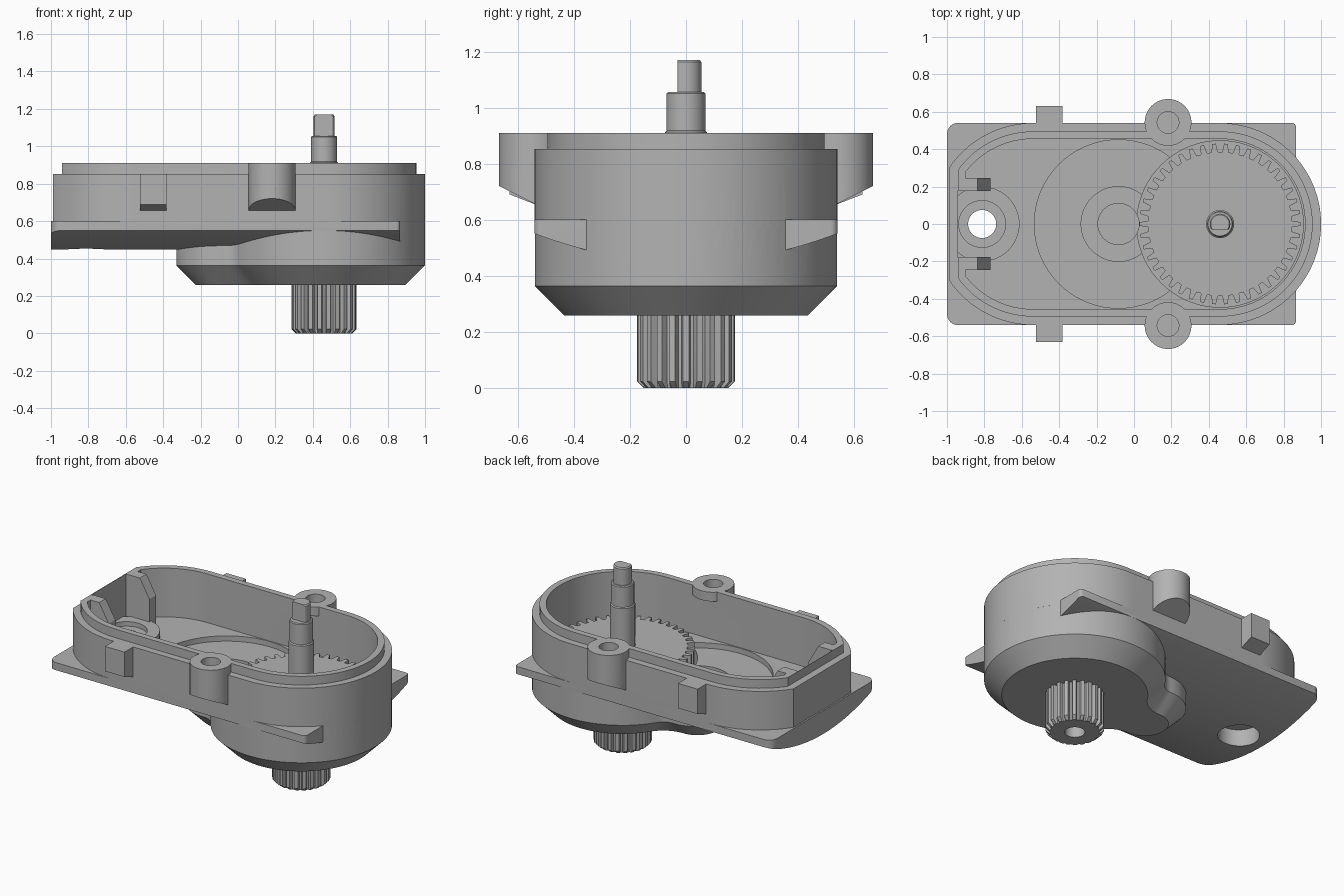
import bpy, bmesh, math

if "Cube" in bpy.data.objects:
    bpy.data.objects.remove(bpy.data.objects["Cube"])

GREY = (0.45, 0.45, 0.45, 1)
mat = bpy.data.materials.new("housing grey")
mat.use_nodes = True
mat.diffuse_color = GREY
mat.node_tree.nodes["Principled BSDF"].inputs["Base Color"].default_value = GREY

AX, BX = 0.46, -0.083     # output gear centre, idler centre
CAPX, HOLEX = -0.54, -0.812
FLOOR = 0.59


# ---------- outlines ----------
def arc(cx, cy, r, a0, a1, n):
    return [(cx + r * math.cos(a0 + (a1 - a0) * i / n),
             cy + r * math.sin(a0 + (a1 - a0) * i / n)) for i in range(n + 1)]


def circle(cx, cy, r, n=48):
    return arc(cx, cy, r, 0, math.tau, n)[:-1]


def capsule(r, left):
    """Long rounded outline, cut flat at x = left."""
    a = math.acos((CAPX - left) / r)
    return (arc(AX, 0, r, -math.pi / 2, math.pi / 2, 48)
            + arc(CAPX, 0, r, math.pi / 2, math.pi - a, 16)
            + arc(CAPX, 0, r, math.pi + a, 1.5 * math.pi, 16))


def rounded_box(x0, x1, y, rl, rr):
    q = math.pi / 2
    return (arc(x1 - rr, y - rr, rr, 0, q, 6) + arc(x0 + rl, y - rl, rl, q, 2 * q, 6)
            + arc(x0 + rl, rl - y, rl, 2 * q, 3 * q, 6) + arc(x1 - rr, rr - y, rr, 3 * q, 4 * q, 6))


def two_lobes(d):
    """Big and small circle joined by concave fillets, inset by d."""
    big, small, f, gap = 0.54, 0.247, 0.1, AX - BX
    a = ((small + f) ** 2 - (big + f) ** 2 + gap ** 2) / (2 * gap)
    h = math.sqrt((small + f) ** 2 - a * a)
    t_big, t_small = math.atan2(h, a - gap), math.atan2(h, a)
    fx = BX + a
    return (arc(AX, 0, big - d, -t_big, t_big, 64)
            + arc(fx, h, f + d, t_big - math.pi, t_small - math.pi, 12)[1:]
            + arc(BX, 0, small - d, t_small, math.tau - t_small, 32)[1:]
            + arc(fx, -h, f + d, math.pi - t_small, math.pi - t_big, 12)[1:-1])


def gear(cx, root, tip, n, widths=(0.27, 0.13)):
    pts = []
    for i in range(n):
        for r, w in ((root, -widths[0]), (tip, -widths[1]), (tip, widths[1]), (root, widths[0])):
            a = (i + w) * math.tau / n
            pts.append((cx + r * math.cos(a), r * math.sin(a)))
    return pts


# ---------- solids ----------
def loft(name, sections, axis="z"):
    """Skin equal outlines; each level is a number or a function of the outline point."""
    bm = bmesh.new()
    rings = []
    for outline, level in sections:
        ring = []
        for u, v in outline:
            w = level(u, v) if callable(level) else level
            ring.append(bm.verts.new({"z": (u, v, w), "x": (w, u, v), "y": (u, w, v)}[axis]))
        rings.append(ring)
    n = len(rings[0])
    for lo, hi in zip(rings, rings[1:]):
        for i in range(n):
            bm.faces.new((lo[i], lo[(i + 1) % n], hi[(i + 1) % n], hi[i]))
    bm.faces.new(rings[0][::-1])
    bm.faces.new(rings[-1])
    bmesh.ops.recalc_face_normals(bm, faces=bm.faces)
    me = bpy.data.meshes.new(name)
    bm.to_mesh(me)
    bm.free()
    me.materials.append(mat)
    ob = bpy.data.objects.new(name, me)
    bpy.context.collection.objects.link(ob)
    return ob


def prism(name, outline, lo, hi, axis="z"):
    return loft(name, [(outline, lo), (outline, hi)], axis)


def box(x0, x1, y0, y1):
    return [(x0, y0), (x1, y0), (x1, y1), (x0, y1)]


def combine(target, tool, op):
    mod = target.modifiers.new(op, "BOOLEAN")
    mod.operation, mod.solver, mod.object = op, "EXACT", tool
    bpy.context.view_layer.objects.active = target
    bpy.ops.object.modifier_apply(modifier=mod.name)
    bpy.data.objects.remove(tool)


def add(tool):
    combine(housing, tool, "UNION")


def cut(outline, lo, hi):
    combine(housing, prism("cutter", outline, lo, hi), "DIFFERENCE")


# ---------- housing outside ----------
housing = loft("housing", [(two_lobes(0.105), 0.258), (two_lobes(0), 0.363), (two_lobes(0), 0.57)])

# mounting plate with bowed underside
bow = [(0.54 * i / 16, 0.447 + 0.103 * (i / 16) ** 2) for i in range(-16, 17)]
plate = prism("plate", bow + [(0.54, 0.6), (-0.54, 0.6)], -1.1, 1.1, "x")
combine(plate, prism("trim", rounded_box(-1, 0.867, 0.541, 0.06, 0.025), 0.3, 0.8), "INTERSECT")
add(plate)

# upper wall and stepped lip
add(prism("wall", capsule(0.54, -0.99), 0.57, 0.853))
add(prism("lip", capsule(0.495, -0.942), 0.7, 0.91))

# ---------- housing inside ----------
cut(capsule(0.455, -0.9), FLOOR, 1.2)
cut(box(-0.94, -0.8, -0.18, 0.18), FLOOR, 1.2)
cut(circle(BX, 0, 0.45, 72), 0.555, 0.8)
cut(circle(AX, 0, 0.445, 72), 0.43, 0.8)
cut(circle(BX, 0, 0.2), 0.45, 0.8)
cut(circle(BX, 0, 0.11), 0.39, 0.8)

# screw boss with through hole
boss = prism("boss", circle(HOLEX, 0, 0.2), 0.57, 0.64)
combine(boss, prism("trim", box(-0.96, 0, -0.3, 0.3), 0.4, 0.8), "INTERSECT")
add(boss)
cut(circle(HOLEX, 0, 0.125), 0.61, 0.8)
cut(circle(HOLEX, 0, 0.075), 0.3, 0.8)
cut(circle(HOLEX, 0, 0.125), 0.3, 0.56)

# mirrored details: fins, screw ears, side catches
fin = [(-0.93, 0.57), (-0.767, 0.57), (-0.767, 0.79), (-0.837, 0.91), (-0.93, 0.91)]
for s in (1, -1):
    add(prism("fin", fin, s * 0.177, s * 0.245, "y"))
    ear = circle(0.182, s * 0.543, 0.125)
    lower_ear = [(x, s * max(s * y, 0.47)) for x, y in ear if s * y > 0.45]
    add(prism("ear", lower_ear, lambda u, v: 0.72 - 0.5 * (0.667 - abs(v)), 0.87))
    add(prism("ear_rim", ear, 0.85, 0.91))
    cut(circle(0.182, s * 0.543, 0.058), 0.72, 1.2)
    catch = [(s * 0.5, 0.64), (s * 0.63, 0.69), (s * 0.63, 0.853), (s * 0.5, 0.853)]
    add(prism("catch", catch, -0.525, -0.383, "x"))

# ---------- moving parts ----------
output_gear = prism("output_gear", gear(AX, 0.385, 0.43, 42, (0.3, 0.15)), 0.44, 0.635)


def d_shape(r):
    return [(x, max(y, -0.03)) for x, y in circle(AX, 0, r)]


shaft = loft("shaft", [(circle(AX, 0, r), z) for r, z in
                       ((0.075, 0.5), (0.075, 0.912), (0.069, 0.918), (0.069, 1.05), (0.064, 1.056))])
shaft_tip = loft("shaft_tip", [(d_shape(0.055), 1.04), (d_shape(0.055), 1.162), (d_shape(0.049), 1.17)])

wide = (0.36, 0.22)
pinion = loft("pinion", [(gear(AX, 0.145, 0.152, 22, wide), 0.0),
                         (gear(AX, 0.15, 0.175, 22, wide), 0.022),
                         (gear(AX, 0.15, 0.175, 22, wide), 0.3)])
combine(pinion, prism("bore", circle(AX, 0, 0.06), -0.1, 0.12), "DIFFERENCE")

# smooth the curved walls, keep the corners crisp
for ob in (housing, output_gear, shaft, shaft_tip, pinion):
    bpy.ops.object.select_all(action="DESELECT")
    ob.select_set(True)
    bpy.context.view_layer.objects.active = ob
    bpy.ops.object.shade_smooth_by_angle(angle=math.radians(25))
